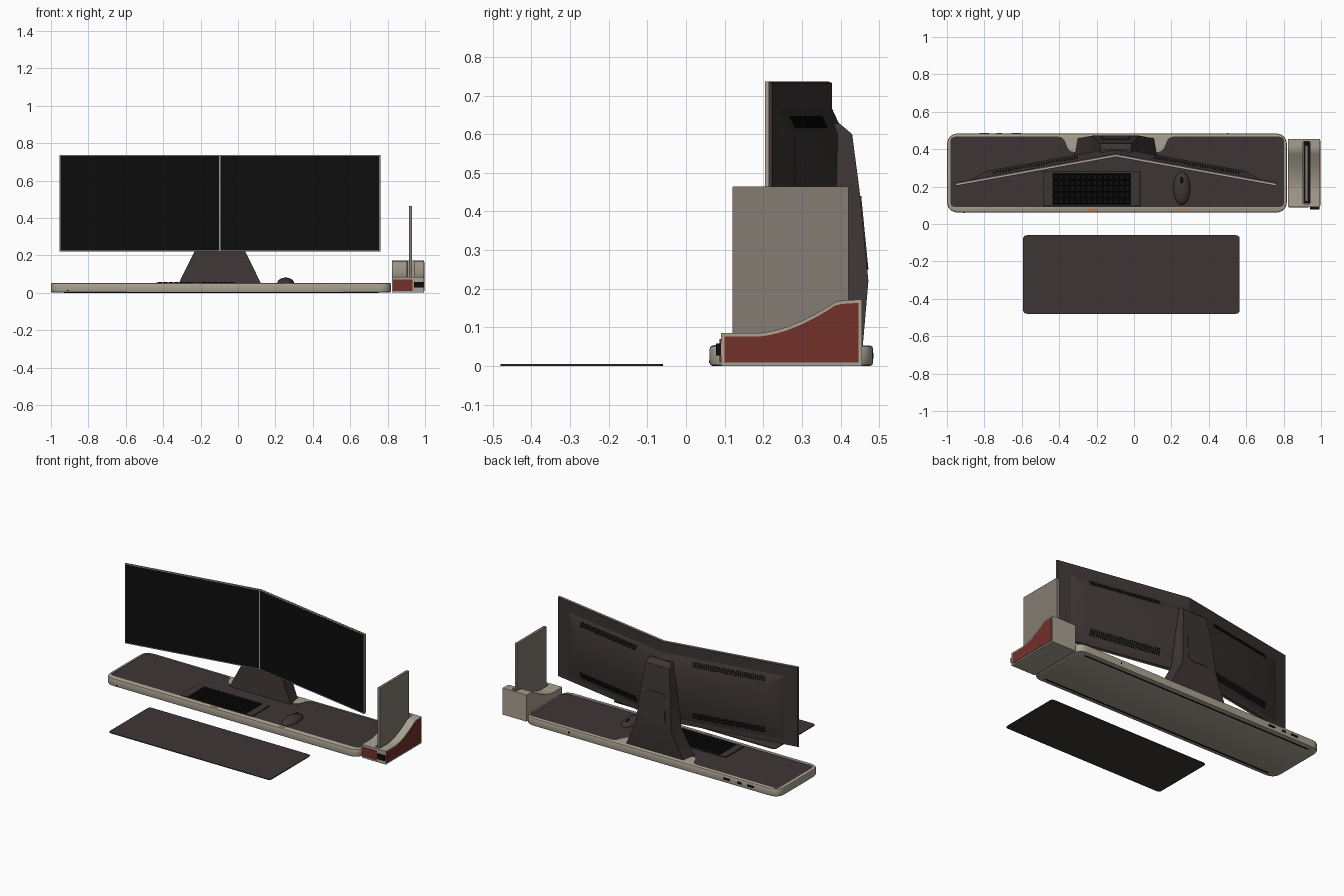
import bpy, bmesh, math
from mathutils import Vector

if "Cube" in bpy.data.objects:
    bpy.data.objects.remove(bpy.data.objects["Cube"])


def material(name, rgb):
    m = bpy.data.materials.new(name)
    lin = [((c / 255 + 0.055) / 1.055) ** 2.4 for c in rgb]
    m.diffuse_color = (*lin, 1)
    m.use_nodes = True
    m.node_tree.nodes["Principled BSDF"].inputs["Base Color"].default_value = m.diffuse_color
    return m


BEIGE = material("warm_beige", (170, 161, 146))
DARK = material("dark_brown_grey", (61, 53, 53))
BLACK = material("black", (13, 13, 13))
RED = material("brick_red", (114, 48, 42))
GREY = material("warm_grey", (132, 124, 115))
ORANGE = material("orange", (205, 115, 40))


def finish(name, bm, mat):
    bmesh.ops.recalc_face_normals(bm, faces=bm.faces)
    me = bpy.data.meshes.new(name)
    bm.to_mesh(me)
    bm.free()
    me.materials.append(mat)
    ob = bpy.data.objects.new(name, me)
    bpy.context.collection.objects.link(ob)
    return ob


def add_loft(bm, rings):
    """Skin a stack of equal-length rings and cap both ends."""
    vs = [[bm.verts.new(p) for p in r] for r in rings]
    n = len(vs[0])
    for a, b in zip(vs, vs[1:]):
        for i in range(n):
            j = (i + 1) % n
            bm.faces.new((a[i], a[j], b[j], b[i]))
    bm.faces.new(vs[0][::-1])
    bm.faces.new(vs[-1])


def loft(name, rings, mat):
    bm = bmesh.new()
    add_loft(bm, rings)
    return finish(name, bm, mat)


def rounded(pts, r, seg=6):
    """Round the corners of a 2D polygon."""
    out = []
    for i, p in enumerate(pts):
        p = Vector(p)
        a, b = Vector(pts[i - 1]) - p, Vector(pts[(i + 1) % len(pts)]) - p
        k = min(r, a.length * 0.45, b.length * 0.45)
        a, b = p + a.normalized() * k, p + b.normalized() * k
        for s in range(seg + 1):
            t = s / seg
            out.append(a * (1 - t) ** 2 * 1 + p * 2 * t * (1 - t) + b * t * t)
    return out


def rect(x0, x1, y0, y1, r=0):
    pts = [(x0, y0), (x1, y0), (x1, y1), (x0, y1)]
    return rounded(pts, r) if r else pts


AXES = {"x": lambda p, d: (d, p[0], p[1]),
        "y": lambda p, d: (p[0], d, p[1]),
        "z": lambda p, d: (p[0], p[1], d)}


def prism(name, pts, lo, hi, mat, axis="z"):
    f = AXES[axis]
    return loft(name, [[f(p, d) for p in pts] for d in (lo, hi)], mat)


def cut(ob, cutter):
    mod = ob.modifiers.new("cut", "BOOLEAN")
    mod.operation, mod.solver, mod.object = "DIFFERENCE", "EXACT", cutter
    dg = bpy.context.evaluated_depsgraph_get()
    me = bpy.data.meshes.new_from_object(ob.evaluated_get(dg))
    ob.modifiers.clear()
    ob.data = me
    bpy.data.objects.remove(cutter)


# Desk base with softened edges and a recessed top panel
CX = -0.097
levels = [(0.008, 0), (0.002, 0.003), (0, 0.009), (0, 0.044), (0.002, 0.05), (0.007, 0.053)]
base = loft("desk_base", [[(p[0], p[1], z) for p in rect(-1 + i, 0.818 - i, 0.061 + i, 0.484 - i, 0.065)]
                          for i, z in levels], BEIGE)
outline = rounded([(-0.982, 0.09), (0.803, 0.09), (0.803, 0.467), (0.185, 0.467), (0.152, 0.385),
                   (-0.346, 0.385), (-0.379, 0.467), (-0.982, 0.467)], 0.03)
cut(base, prism("panel_cutter", outline, 0.046, 0.08, BEIGE))
prism("desk_top_panel", outline, 0.045, 0.050, DARK)

# Underside feet strips, rear ports and front status lights
for i, y in enumerate((0.095, 0.45)):
    prism(f"foot_strip_{i}", rect(-0.93, 0.75, y - 0.006, y + 0.006), -0.0005, 0.002, BLACK)
for i, (x, w) in enumerate(((-0.80, 0.05), (-0.72, 0.03), (-0.63, 0.05), (0.5, 0.008))):
    prism(f"rear_port_{i}", rect(x - w / 2, x + w / 2, 0.02, 0.034, 0.005), 0.482, 0.4855, BLACK, "y")
for i, (x, w) in enumerate(((-0.22, 0.05), (0.26, 0.04))):
    prism(f"status_light_{i}", rect(x - w / 2, x + w / 2, 0.073, 0.079), 0.052, 0.0545, ORANGE)
prism("front_button", rect(-0.915, -0.905, 0.008, 0.014), 0.0598, 0.063, BLACK, "y")

# Keyboard tray, key bed and rows of keys
prism("keyboard_frame", rect(-0.485, 0.035, 0.094, 0.284, 0.01), 0.048, 0.0515, BLACK)
prism("keyboard_tray", rect(-0.48, 0.03, 0.098, 0.28, 0.01), 0.048, 0.053, DARK)
prism("key_bed", rect(-0.435, -0.016, 0.102, 0.274), 0.048, 0.0535, BLACK)
bm = bmesh.new()
for row in range(5):
    for col in range(14):
        x, y = -0.431 + col * 0.0294, 0.106 + row * 0.033
        add_loft(bm, [[(p[0], p[1], z) for p in rect(x + i, x + 0.027 - i, y + i, y + 0.03 - i)]
                      for i, z in ((0, 0.053), (0.003, 0.057))])
finish("keys", bm, BLACK)

# Mouse and scroll wheel
def dome(name, centre, size, mat):
    bm = bmesh.new()
    bmesh.ops.create_uvsphere(bm, u_segments=32, v_segments=16, radius=1)
    for v in bm.verts:
        v.co.z = max(v.co.z, 0)
        v.co = Vector(centre) + Vector([a * b for a, b in zip(v.co, size)])
    return finish(name, bm, mat)


dome("mouse", (0.255, 0.19, 0.049), (0.046, 0.089, 0.032), DARK)
dome("scroll_wheel", (0.255, 0.232, 0.073), (0.008, 0.02, 0.01), BLACK)

# Desk mat
prism("desk_mat", rect(-0.593, 0.565, -0.48, -0.06, 0.022), 0, 0.005, DARK)

# Angled twin monitors: u runs outwards from the hinge, v backwards
L = 0.871
DU, DV = Vector((0.984, -0.178, 0)), Vector((0.178, 0.984, 0))


def place(side, u, v, z):
    p = DU * u + DV * v
    return (CX + side * p.x, 0.36 + p.y, z)


def slab(name, side, levels, mat):
    """Each level is (v, u0, u1, z0, z1); u0 of None closes against the hinge plane."""
    rings = []
    for v, u0, u1, z0, z1 in levels:
        u0 = -0.181 * v if u0 is None else u0
        rings.append([place(side, u, v, z) for u, z in ((u0, z0), (u1, z0), (u1, z1), (u0, z1))])
    return loft(name, rings, mat)


for side, tag in ((-1, "left"), (1, "right")):
    slab(f"{tag}_bezel", side, [(0, None, L, 0.22, 0.736), (0.009, None, L, 0.22, 0.736)], BEIGE)
    slab(f"{tag}_screen", side, [(-0.0015, 0.004, L - 0.006, 0.226, 0.730),
                                 (0.002, 0.004, L - 0.006, 0.226, 0.730)], BLACK)
    slab(f"{tag}_back_shell", side, [(0.009, None, L, 0.22, 0.736),
                                     (0.018, None, L - 0.004, 0.224, 0.732)], DARK)
    slab(f"{tag}_back_housing", side, [(0.018, None, L - 0.09, 0.255, 0.665),
                                       (0.048, None, L - 0.18, 0.345, 0.60)], DARK)
    # Cooling slots along the sloped top and bottom of the housing
    bm = bmesh.new()
    for (za, zb), up in (((0.665, 0.60), 1), ((0.255, 0.345), -1)):
        for k in range(34):
            u = 0.2 + k * 0.0138
            rings = []
            for lift in (-0.002, 0.0015):
                pt = lambda uu, t: place(side, uu, 0.018 + 0.03 * t + lift, za + (zb - za) * t + up * lift)
                rings.append([pt(u, 0.3), pt(u + 0.008, 0.3), pt(u + 0.008, 0.75), pt(u, 0.75)])
            add_loft(bm, rings)
    finish(f"{tag}_cooling_slots", bm, BLACK)

# Monitor stand: flared foot, tapering column and rear cable cover
sections = [(0.046, 0.222, 0.365, 0.457), (0.22, 0.136, 0.382, 0.472), (0.455, 0.112, 0.385, 0.449),
            (0.60, 0.092, 0.37, 0.43), (0.627, 0.084, 0.365, 0.398)]
loft("monitor_stand", [[(CX - w, y0, z), (CX + w, y0, z), (CX + w * 0.93, y1, z), (CX - w * 0.93, y1, z)]
                       for z, w, y0, y1 in sections], DARK)
cover = prism("cable_cover", rounded([(CX - 0.08, 0.25), (CX + 0.08, 0.25), (CX + 0.07, 0.44),
                                      (CX - 0.07, 0.44)], 0.03), -0.003, 0.003, DARK, "y")
for v in cover.data.vertices:
    v.co.y += 0.472 - (v.co.z - 0.22) * 0.098

# Side dock with a swooping top, red inlays and a slot
def swoop(m):
    """Dock profile in y, z, inset by m."""
    n = 16
    pts = [(0.09 + m, m), (0.09 + m, 0.085 - m)]
    for i in range(n + 1):
        t = i / n
        pts.append((0.18 + 0.205 * t, 0.085 - m + 0.08 * (t ** 1.7)))
    return pts + [(0.40, 0.169 - m), (0.42, 0.171 - m), (0.455 - m, 0.172 - m), (0.455 - m, m)]


dock = prism("dock_body", swoop(0), 0.823, 0.995, BEIGE, "x")
cut(dock, prism("slot_cutter", rect(0.904, 0.941, 0.108, 0.442, 0.008), 0.065, 0.3, BEIGE))
prism("dock_slot_floor", rect(0.905, 0.940, 0.109, 0.441), 0.064, 0.067, BLACK)
prism("dock_side_inlay", swoop(0.009), 0.99, 0.9975, RED, "x")
prism("dock_front_inlay", rect(0.83, 0.933, 0.01, 0.07), 0.087, 0.094, RED, "y")
prism("dock_connector", rect(0.94, 0.992, 0.027, 0.058), 0.077, 0.094, BLACK, "y")
prism("upright_panel", rect(0.12, 0.42, 0.066, 0.465, 0.006), 0.914, 0.931, GREY, "x")

# Smooth rounded surfaces while keeping hard edges crisp
for ob in bpy.context.scene.objects:
    ob.select_set(True)
    bpy.context.view_layer.objects.active = ob
bpy.ops.object.shade_smooth_by_angle(angle=math.radians(30))
